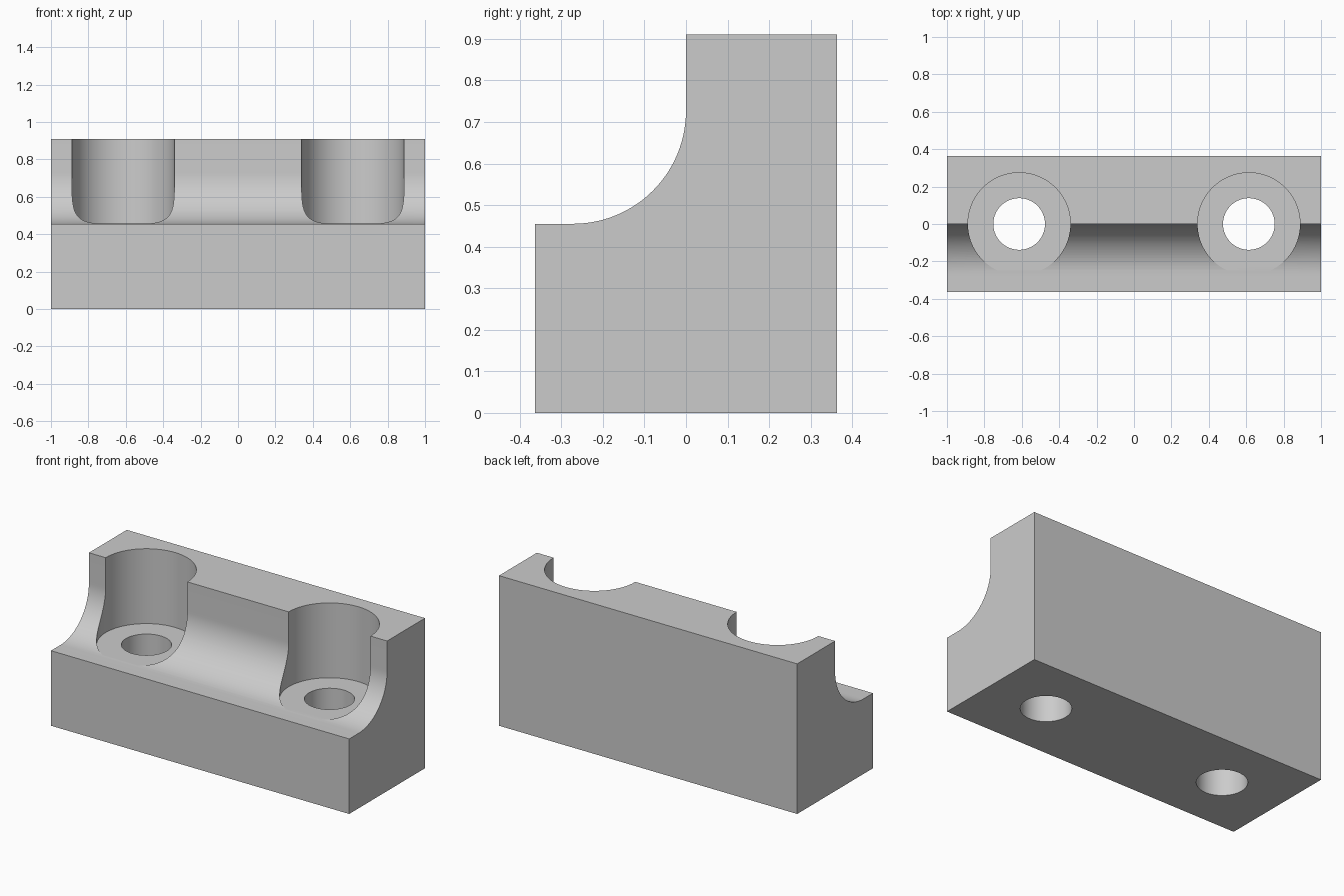
import bpy
import bmesh
import math

cube = bpy.data.objects.get("Cube")
if cube:
    bpy.data.objects.remove(cube, do_unlink=True)

HALF_DEPTH = 0.363
TOP, LEDGE = 0.91, 0.455
FILLET = 0.272
BORE_X, BORE_R, HOLE_R = 0.614, 0.274, 0.138

grey = bpy.data.materials.new("light grey")
grey.use_nodes = True
grey.diffuse_color = (0.6, 0.6, 0.6, 1)
grey.node_tree.nodes["Principled BSDF"].inputs["Base Color"].default_value = (0.6, 0.6, 0.6, 1)


def add_object(name, bm):
    bmesh.ops.recalc_face_normals(bm, faces=bm.faces)
    mesh = bpy.data.meshes.new(name)
    bm.to_mesh(mesh)
    bm.free()
    mesh.materials.append(grey)
    obj = bpy.data.objects.new(name, mesh)
    bpy.context.collection.objects.link(obj)
    return obj


def cylinder_cutter(name, x, radius, bottom, top):
    bm = bmesh.new()
    bmesh.ops.create_cone(bm, cap_ends=True, segments=96,
                          radius1=radius, radius2=radius, depth=top - bottom)
    bmesh.ops.translate(bm, verts=bm.verts, vec=(x, 0, (top + bottom) / 2))
    obj = add_object(name, bm)
    obj.hide_render = True
    return obj


# Stepped block with a concave fillet, extruded along x
profile = [(-HALF_DEPTH, 0), (HALF_DEPTH, 0), (HALF_DEPTH, TOP), (0, TOP)]
STEPS = 28
for i in range(STEPS + 1):
    a = -math.pi / 2 * i / STEPS
    profile.append((-FILLET + FILLET * math.cos(a), LEDGE + FILLET + FILLET * math.sin(a)))
profile.append((-HALF_DEPTH, LEDGE))

bm = bmesh.new()
face = bm.faces.new([bm.verts.new((-1, y, z)) for y, z in profile])
swept = bmesh.ops.extrude_face_region(bm, geom=[face])["geom"]
bmesh.ops.translate(bm, vec=(2, 0, 0),
                    verts=[v for v in swept if isinstance(v, bmesh.types.BMVert)])
block = add_object("clamp_block", bm)

# Counterbored bolt holes on both sides
bpy.ops.object.select_all(action="DESELECT")
bpy.context.view_layer.objects.active = block
block.select_set(True)
for side, x in (("right", -BORE_X), ("left", BORE_X)):
    for cutter in (cylinder_cutter(side + "_counterbore", x, BORE_R, LEDGE + 0.001, TOP + 0.2),
                   cylinder_cutter(side + "_bolt_hole", x, HOLE_R, -0.2, LEDGE + 0.1)):
        mod = block.modifiers.new(cutter.name, "BOOLEAN")
        mod.operation = "DIFFERENCE"
        mod.solver = "EXACT"
        mod.object = cutter
        bpy.ops.object.modifier_apply(modifier=mod.name)
        bpy.data.objects.remove(cutter, do_unlink=True)

# Smooth curved walls, crisp edges
bpy.ops.object.shade_smooth_by_angle(angle=math.radians(8))
